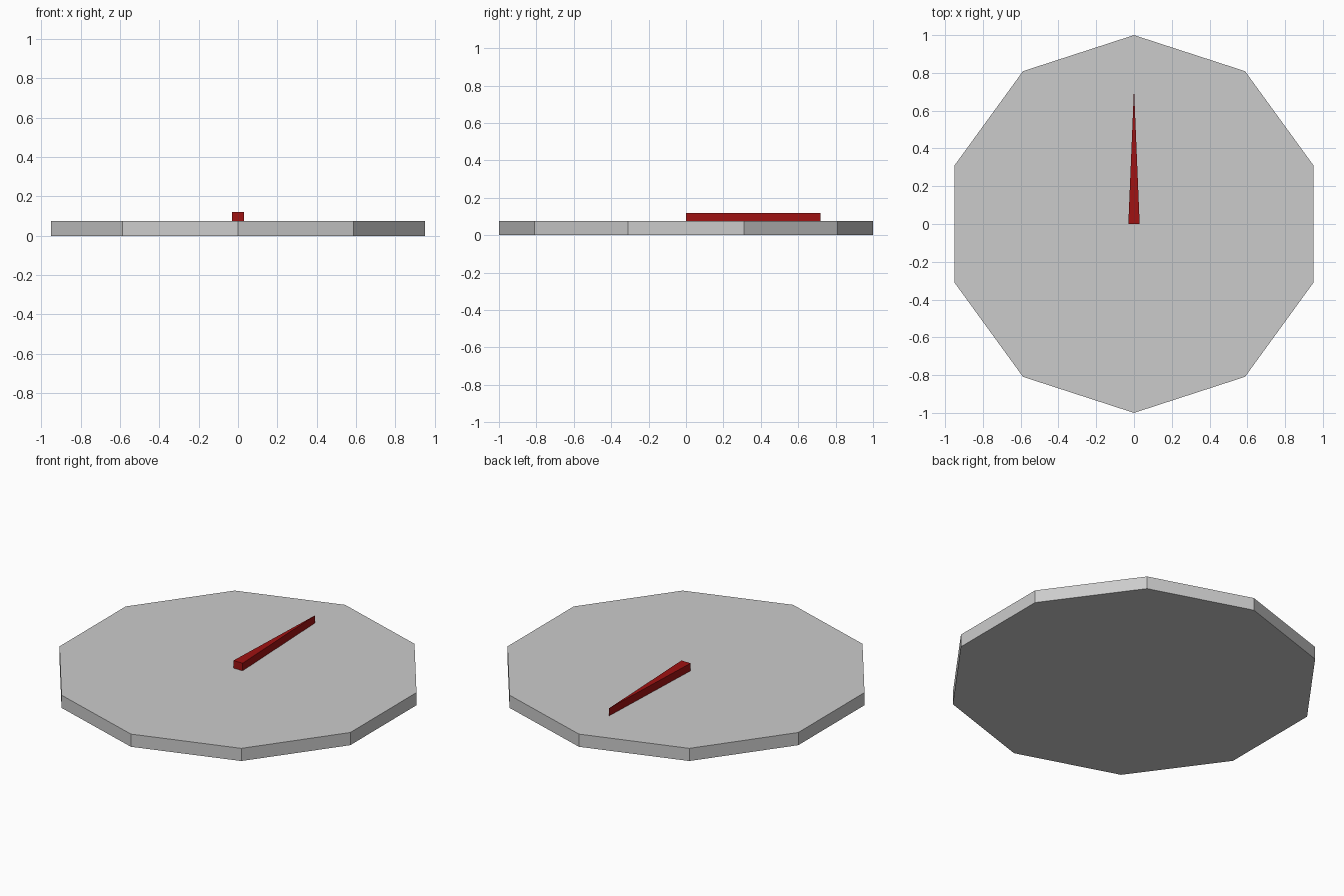
import bpy
import bmesh
from math import sin, cos, pi

cube = bpy.data.objects.get("Cube")
if cube:
    bpy.data.objects.remove(cube, do_unlink=True)


def make_material(name, color):
    mat = bpy.data.materials.new(name)
    mat.use_nodes = True
    mat.diffuse_color = color
    mat.node_tree.nodes["Principled BSDF"].inputs["Base Color"].default_value = color
    return mat


def make_prism(name, outline, bottom, top, mat):
    """Extrude a flat outline straight up into a closed solid."""
    bm = bmesh.new()
    base = bm.faces.new([bm.verts.new((x, y, bottom)) for x, y in outline])
    extruded = bmesh.ops.extrude_face_region(bm, geom=[base], use_keep_orig=True)
    moved = [v for v in extruded["geom"] if isinstance(v, bmesh.types.BMVert)]
    bmesh.ops.translate(bm, verts=moved, vec=(0, 0, top - bottom))
    bmesh.ops.recalc_face_normals(bm, faces=bm.faces)
    mesh = bpy.data.meshes.new(name)
    bm.to_mesh(mesh)
    bm.free()
    mesh.materials.append(mat)
    obj = bpy.data.objects.new(name, mesh)
    bpy.context.collection.objects.link(obj)
    return obj


grey = make_material("light grey", (0.60, 0.60, 0.60, 1))
red = make_material("dark red", (0.35, 0.006, 0.006, 1))

SIDES = 10
DISC_TOP = 0.075

# Ten-sided dial plate with a corner at the back
corners = [(sin(2 * pi * i / SIDES), cos(2 * pi * i / SIDES)) for i in range(SIDES)]
make_prism("dial_plate", corners, 0, DISC_TOP, grey)

# Pointer tapering from the centre to a sharp tip
make_prism("pointer", [(-0.03, 0), (0.03, 0), (0, 0.72)], DISC_TOP, 0.12, red)
